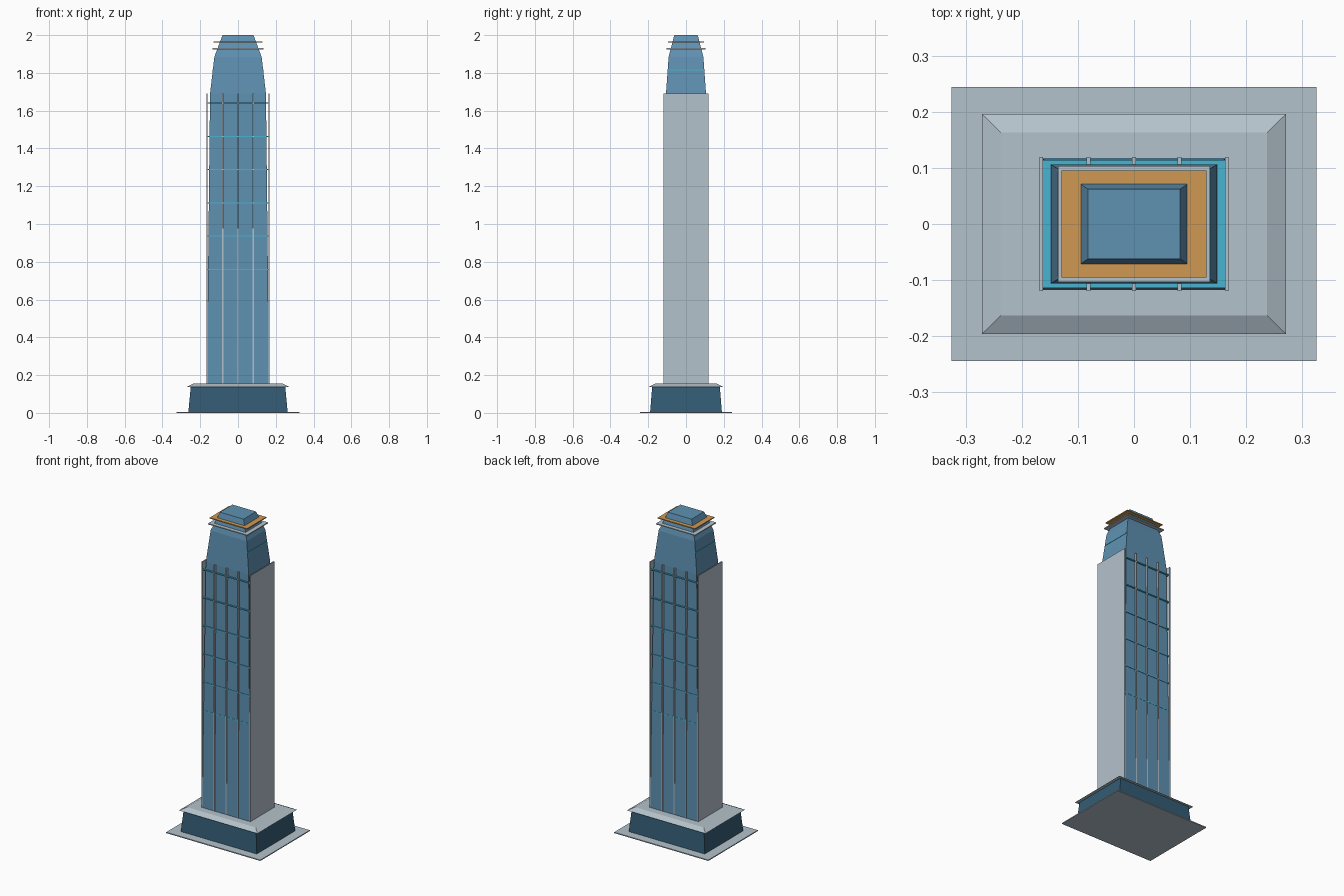
import bpy
import bmesh

cube = bpy.data.objects.get("Cube")
if cube:
    bpy.data.objects.remove(cube, do_unlink=True)


def material(name, rgb):
    mat = bpy.data.materials.new(name)
    mat.use_nodes = True
    mat.diffuse_color = (*rgb, 1)
    mat.node_tree.nodes["Principled BSDF"].inputs["Base Color"].default_value = (*rgb, 1)
    return mat


STONE = material("pale grey", (0.456, 0.539, 0.597))
GLASS = material("blue glass", (0.114, 0.283, 0.445))
DARK = material("dark glass", (0.034, 0.107, 0.175))
CYAN = material("cyan trim", (0.065, 0.456, 0.645))
GOLD = material("amber trim", (0.624, 0.314, 0.084))


def loft(name, levels, mat, centre=(0, 0)):
    """Stack of rectangles (half width, half depth, height) joined into a closed solid."""
    bm = bmesh.new()
    cx, cy = centre
    rings = [[bm.verts.new((cx + sx * w, cy + sy * d, z))
              for sx, sy in ((-1, -1), (1, -1), (1, 1), (-1, 1))] for w, d, z in levels]
    bm.faces.new(rings[0][::-1])
    bm.faces.new(rings[-1])
    for low, high in zip(rings, rings[1:]):
        for i in range(4):
            j = (i + 1) % 4
            bm.faces.new((low[i], low[j], high[j], high[i]))
    mesh = bpy.data.meshes.new(name)
    bm.to_mesh(mesh)
    bm.free()
    mesh.materials.append(mat)
    obj = bpy.data.objects.new(name, mesh)
    bpy.context.scene.collection.objects.link(obj)
    return obj


def plate(name, w, d, z, thick, mat, centre=(0, 0)):
    return loft(name, [(w, d, z), (w, d, z + thick)], mat, centre)


# Base: paving, podium and its sloped roof
plate("paving_slab", 0.325, 0.244, 0, 0.006, STONE)
loft("podium", [(0.263, 0.19, 0.003), (0.25, 0.179, 0.14)], DARK)
loft("podium_roof", [(0.271, 0.196, 0.138), (0.237, 0.163, 0.155)], STONE)

# Tapered tower with its crown
loft("tower", [(0.165, 0.118, 0.15), (0.148, 0.106, 1.69),
               (0.125, 0.092, 1.885), (0.082, 0.062, 2.0)], GLASS)

# Side walls and slim fins on the front and back
BOTTOM, TOP = 0.15, 1.69
for side, sx in (("right", -1), ("left", 1)):
    plate("side_wall_" + side, 0.003, 0.119, BOTTOM, TOP - BOTTOM, STONE, (sx * 0.165, 0))
for face, sy in (("front", -1), ("back", 1)):
    for i in (-1, 0, 1):
        plate(f"fin_{face}_{i + 2}", 0.0038, 0.008, BOTTOM, TOP - BOTTOM, STONE,
              (i * 0.081, sy * 0.1115))

# Floor bands, evenly spaced up the shaft
for i in range(6):
    plate(f"floor_band_{i + 1}", 0.162, 0.1145, 0.757 + i * 0.176, 0.006, CYAN)
plate("crown_band", 0.136, 0.094, 1.812, 0.006, CYAN)

# Thin ledges around the crown
plate("crown_ledge_lower", 0.135, 0.103, 1.925, 0.006, STONE)
plate("crown_ledge_upper", 0.129, 0.095, 1.96, 0.006, GOLD)
